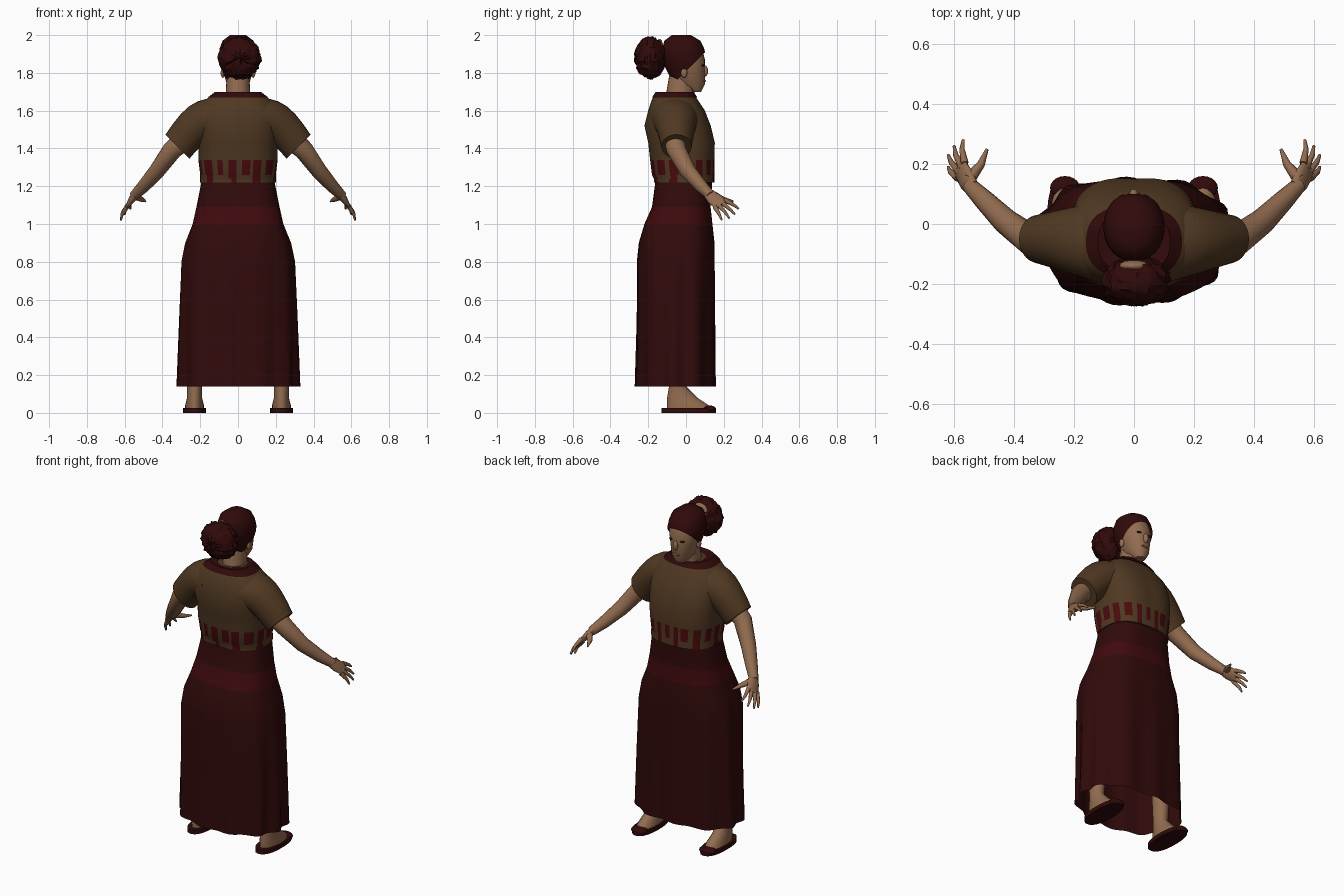
import bpy, bmesh, math, random
from mathutils import Vector, Matrix

random.seed(4)
cube = bpy.data.objects.get("Cube")
if cube:
    bpy.data.objects.remove(cube)


def material(name, *rgb):
    m = bpy.data.materials.new(name)
    m.use_nodes = True
    m.diffuse_color = (*rgb, 1)
    bsdf = m.node_tree.nodes["Principled BSDF"]
    bsdf.inputs["Base Color"].default_value = (*rgb, 1)
    bsdf.inputs["Roughness"].default_value = 0.9
    return m


skin = material("skin", 0.29, 0.15, 0.08)
brown = material("brown cloth", 0.08, 0.04, 0.016)
maroon = material("dark maroon", 0.03, 0.003, 0.003)
sash_red = material("sash red", 0.05, 0.003, 0.004)
stripe_red = material("stripe red", 0.07, 0.003, 0.004)
eye_mat = material("eye", 0.02, 0.01, 0.006)
lip_mat = material("lip", 0.2, 0.09, 0.05)


def finish(name, bm, mats, rule=None):
    """Turn a bmesh into a smooth-shaded object, colouring faces by a rule."""
    bmesh.ops.recalc_face_normals(bm, faces=bm.faces[:])
    if rule:
        for face in bm.faces:
            face.material_index = rule(face.calc_center_median())
    mesh = bpy.data.meshes.new(name)
    bm.to_mesh(mesh)
    bm.free()
    for mat in mats:
        mesh.materials.append(mat)
    mesh.shade_smooth()
    mesh.set_sharp_from_angle(angle=math.radians(50))
    bpy.context.collection.objects.link(bpy.data.objects.new(name, mesh))


def loft(name, sections, mats, sides=24, power=2.0, wave=None, rule=None, cut=None, open_base=False):
    """Skin superellipse sections given as (centre, u axis, v axis)."""
    bm = bmesh.new()
    rings = []
    for centre, u, v in sections:
        ring = []
        for k in range(sides):
            turn = math.tau * k / sides
            a, b = math.cos(turn), math.sin(turn)
            reach = (abs(a) ** power + abs(b) ** power) ** (-1 / power)
            if wave:
                reach *= 1 + wave(centre[2], a, b, turn)
            ring.append(bm.verts.new(Vector(centre) + (Vector(u) * a + Vector(v) * b) * reach))
        rings.append(ring)
    for low, high in zip(rings, rings[1:]):
        for k in range(sides):
            bm.faces.new((low[k - 1], low[k], high[k], high[k - 1]))
    if not open_base:
        bm.faces.new(rings[0])
    bm.faces.new(rings[-1])
    if cut:
        bmesh.ops.bisect_plane(bm, geom=bm.verts[:] + bm.edges[:] + bm.faces[:],
                               plane_co=cut[0], plane_no=cut[1], clear_inner=True)
    finish(name, bm, mats, rule)


def stack(rows, x=0):
    """Level sections from (height, back, front, half width)."""
    return [((x, (back + front) / 2, z), (width, 0, 0), (0, (front - back) / 2, 0))
            for z, back, front, width in rows]


def tube(name, points, start, end, mat, sides=10):
    """A limb that tapers evenly along its points."""
    points = [Vector(point) for point in points]
    last = len(points) - 1
    sections = []
    for i, point in enumerate(points):
        along = points[min(i + 1, last)] - points[max(i - 1, 0)]
        frame = along.to_track_quat("Z", "Y").to_matrix()
        radius = start + (end - start) * i / last
        sections.append((point, frame.col[0] * radius, frame.col[1] * radius))
    loft(name, sections, [mat], sides)


def ball(name, centre, size, mat, ragged=0.0, sides=20, turn=0.0):
    bm = bmesh.new()
    bmesh.ops.create_uvsphere(bm, u_segments=sides, v_segments=sides // 2, radius=1)
    for vert in bm.verts:
        vert.co *= 1 + random.uniform(-ragged, ragged)
    bm.transform(Matrix.Translation(centre) @ Matrix.Diagonal((*size, 1)) @ Matrix.Rotation(turn, 4, "X"))
    finish(name, bm, [mat])


# Skirt with sash and waist: folds deepen toward the hem, back corners drawn in
def fold(z, a, b, turn):
    depth = max(0, 1 - z) / 22
    return depth * (math.cos(11 * turn + 0.6) - 4 * max(0, -b) * abs(a))


skirt_rows = [(0.14, -0.27, 0.15, 0.32), (0.5, -0.26, 0.15, 0.31), (0.8, -0.26, 0.15, 0.3),
              (0.9, -0.25, 0.15, 0.28), (1, -0.22, 0.14, 0.24), (1.09, -0.18, 0.13, 0.22),
              (1.24, -0.16, 0.14, 0.19)]
loft("skirt", stack(skirt_rows), [maroon, sash_red], 88, 2.7, wave=fold, open_base=True,
     rule=lambda c: 1 if 1 < c.z < 1.09 else 0)


# Blouse with a striped lower border, every other stripe shorter
def stripe(centre):
    turn = math.atan2(centre.y, centre.x) / math.tau * 18 + 0.2
    low = 1.23 if math.floor(turn) % 2 else 1.26
    return 1 if low < centre.z < 1.34 and turn % 1 < 0.6 else 0


def bust(z, a, b, turn):
    return 0.13 * max(0, 1 - abs(z - 1.45) / 0.15) * max(0, b) ** 2 * abs(a)


blouse_rows = [(1.22, -0.17, 0.15, 0.2), (1.24, -0.17, 0.15, 0.2), (1.26, -0.18, 0.15, 0.2),
               (1.34, -0.19, 0.15, 0.21), (1.43, -0.2, 0.15, 0.21), (1.52, -0.22, 0.13, 0.22),
               (1.6, -0.2, 0.1, 0.22), (1.66, -0.18, 0.06, 0.17), (1.69, -0.16, 0.04, 0.12)]
loft("blouse", stack(blouse_rows), [brown, stripe_red], 90, 2.5, wave=bust, rule=stripe)
collar_rows = [(1.67, -0.18, 0.06, 0.16), (1.7, -0.16, 0.04, 0.12), (1.69, -0.12, 0.02, 0.08)]
loft("collar", stack(collar_rows), [maroon], 40, 2.5)

# Neck, head and features
loft("neck", stack([(1.6, -0.12, 0.04, 0.07), (1.78, -0.09, 0.05, 0.06)]), [skin])
head_rows = [(1.7, 0.02, 0.08, 0.03), (1.74, -0.06, 0.1, 0.06), (1.82, -0.1, 0.1, 0.08),
             (1.87, -0.11, 0.1, 0.09), (1.91, -0.11, 0.09, 0.085), (1.95, -0.1, 0.07, 0.07),
             (1.98, -0.06, 0.02, 0.03)]
loft("head", stack(head_rows), [skin], 28, 2.1)
ball("nose", (0, 0.1, 1.81), (0.015, 0.017, 0.03), skin)
ball("lips", (0, 0.095, 1.757), (0.024, 0.01, 0.008), lip_mat)

# Hair cap grown from the head and cut along a slanted hairline
hair_rows = [(z + 0.02, back - 0.015, front + 0.006, width + 0.012) for z, back, front, width in head_rows]
loft("hair_cap", stack(hair_rows), [maroon], 36, 2.1, cut=((0, -0.06, 1.75), (0, -1, 1)))

# Ponytail puff with ragged locks, and its tie
ball("hair_puff", (0.01, -0.19, 1.88), (0.11, 0.08, 0.11), maroon, 0.09, 36, math.pi / 2)
ball("hair_tie", (0, -0.14, 1.93), (0.05, 0.02, 0.05), skin)

# Limbs and paired features, built once per side
for s, side in ((1, "left"), (-1, "right")):
    def at(x, y, z):
        return Vector((s * x, y, z))

    ball(side + "_eye", at(0.036, 0.088, 1.84), (0.016, 0.01, 0.006), eye_mat)
    ball(side + "_ear", at(0.08, -0.01, 1.8), (0.012, 0.017, 0.026), skin)

    # Sleeve arching from the shoulder, its opening tilting outward
    sleeve = []
    for i in range(7):
        f = i / 6
        centre = at(0.1, -0.06, 1.55).lerp(at(0.32, -0.05, 1.41), f)
        centre.z += 0.05 * math.sin(math.pi * f)
        tilt = math.radians(10 + 35 * f)
        height = 0.12 - 0.03 * f
        sleeve.append((centre, at(math.sin(tilt), 0, math.cos(tilt)) * height, (0, 0.14 - 0.06 * f, 0)))
    loft(side + "_sleeve", sleeve, [brown], 28)
    tube(side + "_arm", [at(0.28, -0.06, 1.45), at(0.35, -0.05, 1.39), at(0.43, 0.01, 1.28),
                         at(0.5, 0.08, 1.2), at(0.55, 0.13, 1.15)], 0.06, 0.026, skin, 16)

    # Hand: flat palm, four fingers and a thumb
    spread = at(0.35, -0.75, -0.55).normalized()
    reach = at(0.05, 0.08, -0.07).normalized()
    flat = reach.cross(spread)
    wrist = at(0.54, 0.12, 1.16)
    palm = [(wrist + reach * d, spread * w, flat * h) for d, w, h in
            ((0, 0.03, 0.02), (0.04, 0.04, 0.02), (0.1, 0.04, 0.01))]
    loft(side + "_palm", palm, [skin], 16)
    tips = {"index": (0.57, 0.28, 1.08), "middle": (0.6, 0.26, 1.05),
            "ring": (0.62, 0.23, 1.03), "little": (0.62, 0.19, 1.02)}
    for i, (finger, tip) in enumerate(tips.items()):
        base = wrist + reach * 0.085 + spread * (0.022 * i - 0.033)
        knuckle = base.lerp(at(*tip), 0.6) + at(0.006, 0, 0.004)
        tube(f"{side}_{finger}_finger", [base, knuckle, at(*tip)], 0.013, 0.005, skin, 8)
    tube(side + "_thumb", [at(0.55, 0.15, 1.15), at(0.51, 0.2, 1.13), at(0.49, 0.25, 1.12)],
         0.022, 0.005, skin, 8)

    # Leg, foot and flat shoe
    leg_rows = [(0.02, -0.1, 0.14, 0.05), (0.04, -0.1, 0.12, 0.05), (0.08, -0.1, 0.06, 0.04),
                (0.14, -0.09, 0, 0.04), (0.4, -0.1, 0.01, 0.05)]
    loft(side + "_leg", stack(leg_rows, s * 0.23), [skin], 20)
    shoe_rows = [(z, -0.13, 0.16, 0.06) for z in (0, 0.025)]
    loft(side + "_shoe", stack(shoe_rows, s * 0.23), [maroon], 28, 2.4)
    ball(side + "_shoe_toe", at(0.23, 0.12, 0.02), (0.05, 0.04, 0.02), maroon)
